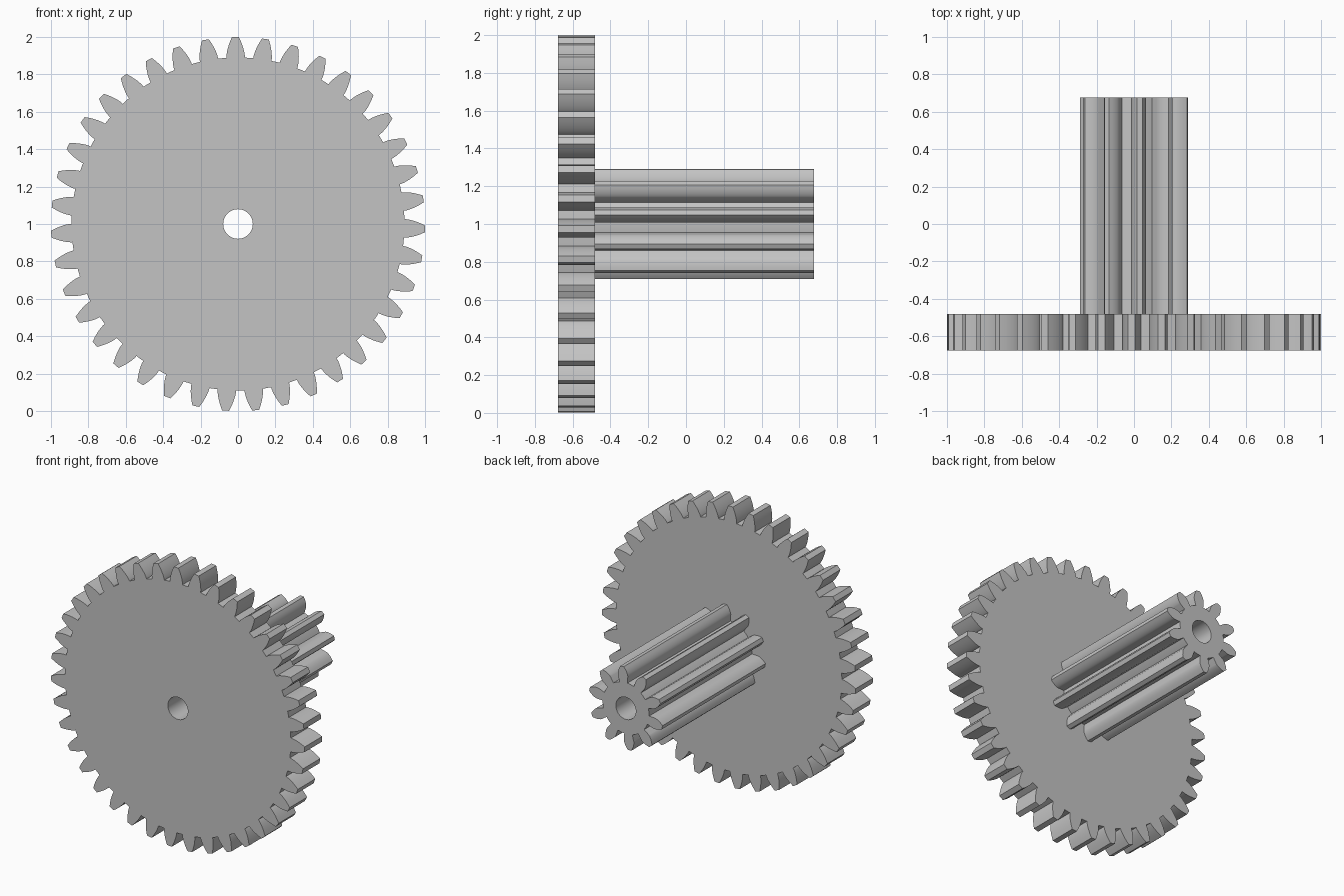
import bpy, bmesh
from math import pi, sin, cos, tan, acos, radians

cube = bpy.data.objects.get("Cube")
if cube:
    bpy.data.objects.remove(cube, do_unlink=True)

MODULE = 2 / 41            # shared tooth size of both gears
PRESSURE = radians(20)
BORE = 0.079
AXIS_Z = 1.0

grey = bpy.data.materials.new("plain grey")
grey.use_nodes = True
colour = (0.55, 0.55, 0.55, 1)
grey.diffuse_color = colour
grey.node_tree.nodes["Principled BSDF"].inputs["Base Color"].default_value = colour


def involute(a):
    return tan(a) - a


def gear_outline(teeth, phase, steps=6):
    """Polar outline (radius, angle) of an involute spur gear."""
    tip = MODULE * (teeth / 2 + 1)
    root = MODULE * (teeth / 2 - 1.25)
    base = MODULE * teeth / 2 * cos(PRESSURE)
    radii = [root] + [base + (tip - base) * (i / steps) ** 1.5 for i in range(steps + 1)]

    def half_angle(r):
        return pi / (2 * teeth) + involute(PRESSURE) - involute(acos(min(1, base / r)))

    points = []
    for t in range(teeth):
        centre = phase + 2 * pi * t / teeth
        points += [(r, centre - half_angle(r)) for r in radii]
        points += [(r, centre + half_angle(r)) for r in reversed(radii)]
        points.append((root, centre + pi / teeth))
    return points


def make_gear(name, teeth, phase, front, back, front_cap=True):
    bm = bmesh.new()
    bore = [(BORE, 2 * pi * i / 48) for i in range(48)]
    edges = []
    for loop in (gear_outline(teeth, phase), bore):
        verts = [bm.verts.new((r * cos(a), front, AXIS_Z + r * sin(a))) for r, a in loop]
        edges += [bm.edges.new((v, verts[i - 1])) for i, v in enumerate(verts)]
    # Fill the toothed ring, then extrude it along the axle
    bmesh.ops.triangle_fill(bm, use_beauty=True, edges=edges)
    extruded = bmesh.ops.extrude_face_region(bm, geom=bm.faces[:], use_keep_orig=True)
    moved = [g for g in extruded["geom"] if isinstance(g, bmesh.types.BMVert)]
    bmesh.ops.translate(bm, verts=moved, vec=(0, back - front, 0))
    bmesh.ops.recalc_face_normals(bm, faces=bm.faces[:])
    if not front_cap:
        hidden = [f for f in bm.faces if all(abs(v.co.y - front) < 1e-5 for v in f.verts)]
        bmesh.ops.delete(bm, geom=hidden, context="FACES_ONLY")
    mesh = bpy.data.meshes.new(name)
    bm.to_mesh(mesh)
    bm.free()
    mesh.materials.append(grey)
    obj = bpy.data.objects.new(name, mesh)
    bpy.context.collection.objects.link(obj)
    bpy.ops.object.select_all(action="DESELECT")
    obj.select_set(True)
    bpy.context.view_layer.objects.active = obj
    bpy.ops.object.shade_smooth_by_angle(angle=radians(25))
    return obj


# Large front wheel and the long pinion behind it
make_gear("large_gear", 39, radians(90.8), -0.677, -0.482)
make_gear("pinion", 10, radians(84), -0.482, 0.677, front_cap=False)
